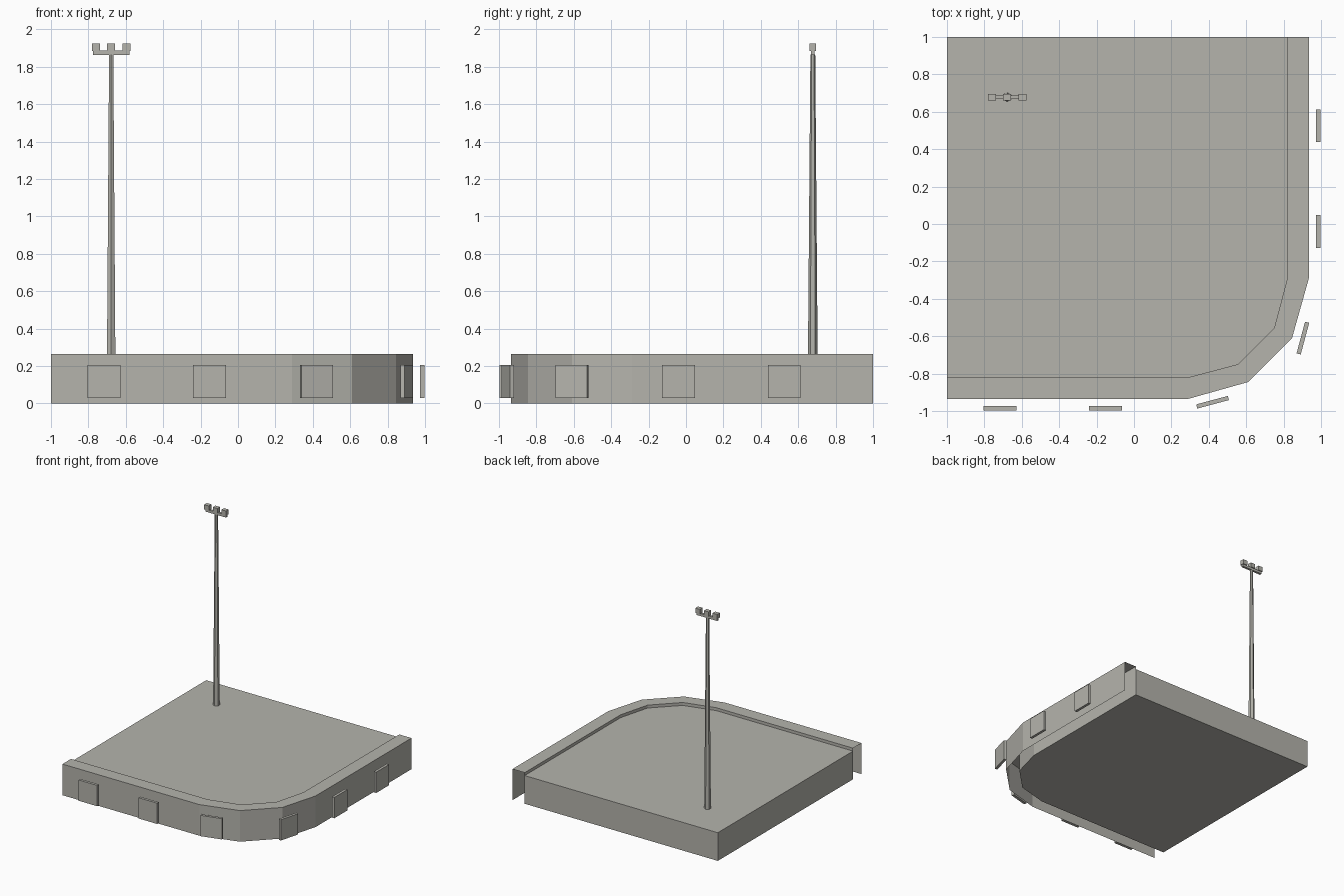
import bpy, bmesh, math
from mathutils import Matrix, Vector

if "Cube" in bpy.data.objects:
    bpy.data.objects.remove(bpy.data.objects["Cube"])

concrete = bpy.data.materials.new("concrete_grey")
concrete.diffuse_color = (0.46, 0.455, 0.415, 1)
concrete.use_nodes = True
concrete.node_tree.nodes["Principled BSDF"].inputs["Base Color"].default_value = concrete.diffuse_color


def finish(name, bm, recalc=True):
    if recalc:
        bmesh.ops.recalc_face_normals(bm, faces=bm.faces)
    mesh = bpy.data.meshes.new(name)
    bm.to_mesh(mesh)
    bm.free()
    mesh.materials.append(concrete)
    obj = bpy.data.objects.new(name, mesh)
    bpy.context.collection.objects.link(obj)
    return obj


def box(name, centre, size, angle=0.0):
    bm = bmesh.new()
    m = (Matrix.Translation(centre) @ Matrix.Rotation(math.radians(angle), 4, 'Z')
         @ Matrix.Diagonal((*size, 1)))
    bmesh.ops.create_cube(bm, size=1, matrix=m)
    return finish(name, bm)


# Quay edge outlines, running from the left end round the corner to the back
TOP, DECK = 0.265, 0.24
outer = [(-1, -.935), (.29, -.935), (.61, -.845), (.845, -.61), (.935, -.29), (.935, 1)]
inner = [(-1, -.82), (.29, -.82), (.555, -.75), (.75, -.555), (.82, -.29), (.82, 1)]

# Deck slab
bm = bmesh.new()
base = bm.faces.new([bm.verts.new((x, y, 0)) for x, y in inner + [(-1, 1)]])
ext = bmesh.ops.extrude_face_region(bm, geom=[base], use_keep_orig=True)
for v in ext["geom"]:
    if isinstance(v, bmesh.types.BMVert):
        v.co.z = DECK
finish("deck_slab", bm)

# Quay edge: open shell with outer wall, coping and small inner lip
bm = bmesh.new()
rows = []
for (ox, oy), (ix, iy) in zip(outer, inner):
    rows.append([bm.verts.new(p) for p in
                 ((ox, oy, 0), (ox, oy, TOP), (ix, iy, TOP), (ix, iy, DECK))])
for a, b in zip(rows, rows[1:]):
    for i in range(3):
        bm.faces.new((a[i], b[i], b[i + 1], a[i + 1]))
finish("quay_edge", bm, recalc=False)

# Fender plates standing just off the wall
fenders = [(-.717, -.985, 0), (-.152, -.985, 0), (.42, -.953, 15),
           (.903, -.61, 75), (.985, -.04, 90), (.985, .525, 90)]
for i, (x, y, a) in enumerate(fenders):
    box(f"fender_{i + 1}", (x, y, .117), (.175, .023, .177), a)

# Tapered six-sided lamp mast
PX, PY = -.678, .678
bm = bmesh.new()
bmesh.ops.create_cone(bm, cap_ends=True, segments=6, radius1=.026, radius2=.013,
                      depth=1.865 - DECK,
                      matrix=Matrix.Translation((PX, PY, (1.865 + DECK) / 2)))
# Put the corners of the hexagon on the y axis
corner = max(bm.verts, key=lambda v: v.co.y)
if abs(corner.co.x - PX) > .002:
    bmesh.ops.rotate(bm, verts=bm.verts, cent=(PX, PY, 0),
                     matrix=Matrix.Rotation(math.radians(30), 3, 'Z'))
finish("lamp_mast", bm)

# Crossbar and three floodlights
box("lamp_crossbar", (PX, PY, 1.875), (.196, .02, .022))
for i in (-1, 0, 1):
    box(f"floodlight_{i + 2}", (PX + i * .081, PY, 1.904), (.043, .036, .04))
